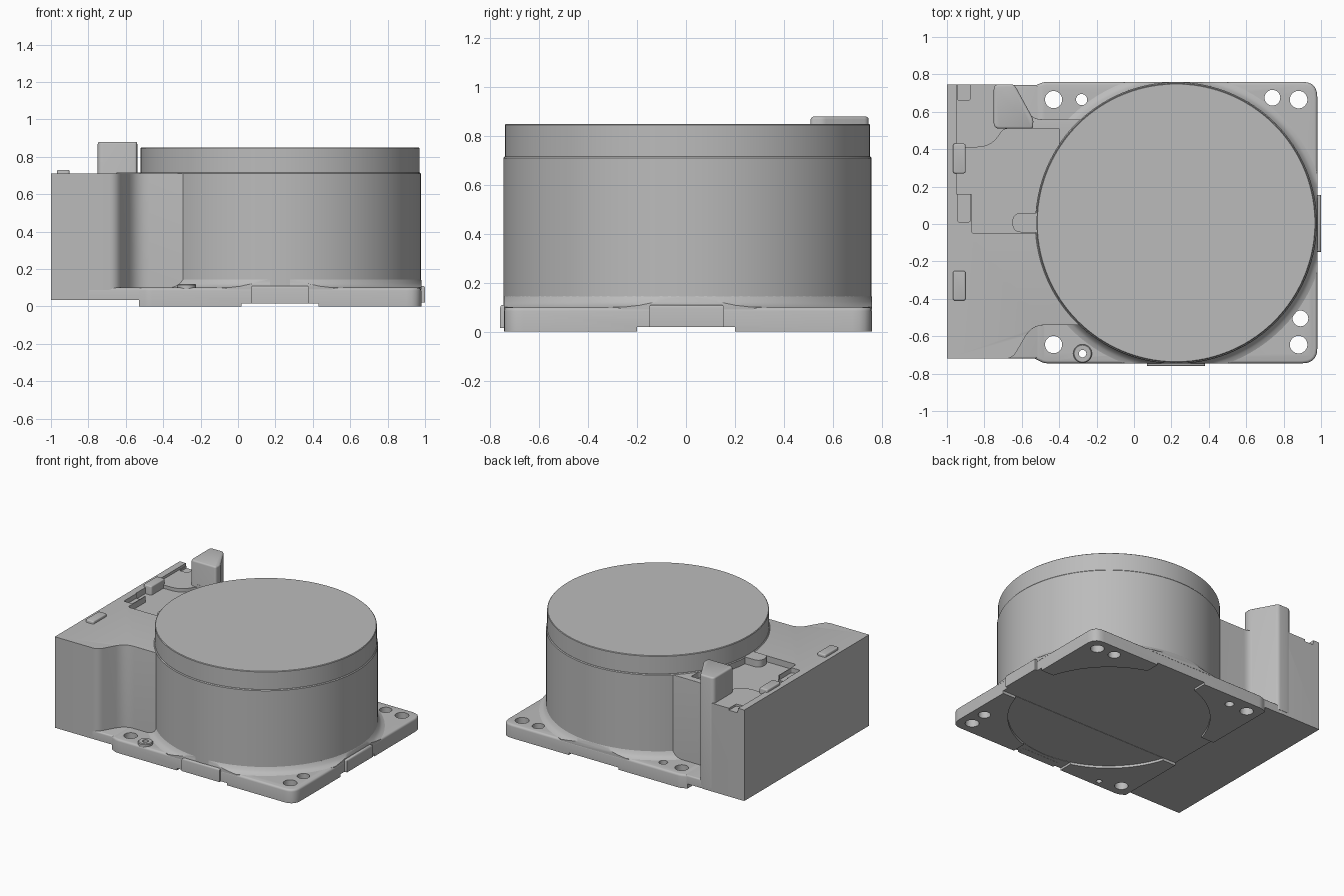
import bpy, bmesh, math
from mathutils import Vector

old = bpy.data.objects.get("Cube")
if old:
    bpy.data.objects.remove(old, do_unlink=True)

grey = bpy.data.materials.new("plain grey")
grey.use_nodes = True
grey.diffuse_color = (0.5, 0.5, 0.5, 1)
grey.node_tree.nodes["Principled BSDF"].inputs["Base Color"].default_value = (0.5, 0.5, 0.5, 1)

CX, CY = 0.225, 0.006  # drum axis


def finish(name, bm):
    bmesh.ops.recalc_face_normals(bm, faces=bm.faces)
    mesh = bpy.data.meshes.new(name)
    bm.to_mesh(mesh)
    bm.free()
    mesh.materials.append(grey)
    mesh.shade_smooth()
    mesh.set_sharp_from_angle(angle=math.radians(32))
    obj = bpy.data.objects.new(name, mesh)
    bpy.context.scene.collection.objects.link(obj)
    return obj


def rounded(corners, steps=5):
    """Replace each (x, y, trim) corner by a short smooth curve."""
    out = []
    for i, (x, y, t) in enumerate(corners):
        p = Vector((x, y))
        if t == 0:
            out.append(p)
            continue
        a = p + (Vector(corners[i - 1][:2]) - p).normalized() * t
        b = p + (Vector(corners[(i + 1) % len(corners)][:2]) - p).normalized() * t
        for k in range(steps + 1):
            u = k / steps
            out.append(a * (1 - u) ** 2 + p * 2 * u * (1 - u) + b * u * u)
    return out


def prism(name, corners, z0, z1, bevel=0, pick=None, segments=3):
    """Extruded outline; top edges accepted by pick are rounded."""
    bm = bmesh.new()
    base = bm.faces.new([bm.verts.new((p.x, p.y, z0)) for p in rounded(corners)])
    ext = bmesh.ops.extrude_face_region(bm, geom=[base], use_keep_orig=True)
    top = [v for v in ext["geom"] if isinstance(v, bmesh.types.BMVert)]
    bmesh.ops.translate(bm, verts=top, vec=(0, 0, z1 - z0))
    if bevel:
        edges = [e for e in bm.edges if all(v.co.z > z1 - 1e-5 for v in e.verts)
                 and (pick is None or pick(e))]
        bmesh.ops.bevel(bm, geom=edges, offset=bevel, segments=segments,
                        profile=0.5, affect='EDGES', clamp_overlap=True)
    return finish(name, bm)


def block(name, x0, x1, y0, y1, z0, z1, r=0, bevel=0):
    return prism(name, [(x0, y0, r), (x1, y0, r), (x1, y1, r), (x0, y1, r)], z0, z1, bevel)


def lathe(name, profile, x=CX, y=CY, n=128):
    """Solid of revolution from (radius, z) points."""
    bm = bmesh.new()
    rings = [[bm.verts.new((x + r * math.cos(2 * math.pi * i / n),
                            y + r * math.sin(2 * math.pi * i / n), z)) for i in range(n)]
             for r, z in profile]
    for a, b in zip(rings, rings[1:]):
        for i in range(n):
            j = (i + 1) % n
            bm.faces.new((a[i], a[j], b[j], b[i]))
    bm.faces.new(rings[0][::-1])
    bm.faces.new(rings[-1])
    return finish(name, bm)


def boolean(obj, cutter, operation='DIFFERENCE'):
    mod = obj.modifiers.new("cut", 'BOOLEAN')
    mod.operation, mod.solver, mod.object = operation, 'EXACT', cutter
    graph = bpy.context.evaluated_depsgraph_get()
    graph.update()
    mesh = bpy.data.meshes.new_from_object(obj.evaluated_get(graph))
    obj.modifiers.clear()
    obj.data = mesh
    mesh.shade_smooth()
    mesh.set_sharp_from_angle(angle=math.radians(32))
    bpy.data.objects.remove(cutter, do_unlink=True)


# Base plate with rounded corners
outline = [(-0.53, -0.72, 0), (-0.48, -0.745, 0.02), (0.98, -0.745, 0.08),
           (0.98, 0.76, 0.08), (-0.48, 0.76, 0.02), (-0.53, 0.74, 0)]
plate = prism("base_plate", outline, 0, 0.1, 0.015)

# Underside recess: disc and crossing channels
boolean(plate, lathe("disc_cutter", [(0.68, -0.1), (0.68, 0.018)]))
boolean(plate, block("channel_x_cutter", -1.2, 1.2, -0.2, 0.2, -0.1, 0.02))
boolean(plate, block("channel_y_cutter", 0.02, 0.43, -1, 1, -0.1, 0.016))

# Mounting holes, and a ringed boss with its own small hole
holes = [(-0.43, 0.665, 0.046), (-0.28, 0.665, 0.03), (0.74, 0.675, 0.042),
         (0.88, 0.665, 0.047), (0.89, -0.505, 0.042), (0.88, -0.645, 0.047),
         (-0.43, -0.645, 0.046), (-0.275, -0.693, 0.02)]
for hx, hy, hr in holes:
    boolean(plate, lathe("hole_cutter", [(hr, -0.1), (hr, 0.3)], hx, hy, 32))
boss = lathe("screw_boss", [(0.05, 0.09), (0.05, 0.115), (0.045, 0.12)], -0.275, -0.693, 32)
boolean(boss, lathe("hole_cutter", [(0.02, -0.1), (0.02, 0.3)], -0.275, -0.693, 32))

# Thinner flange beneath the side housing
prism("housing_flange", [(-0.8, -0.72, 0), (-0.5, -0.72, 0), (-0.5, 0.742, 0),
                         (-0.8, 0.742, 0)], 0.035, 0.1, 0.012)

# Drum, lid and base fillet trimmed to the plate
lathe("drum_body", [(0.753, 0.05), (0.753, 0.71), (0.748, 0.716)], n=160)
lathe("drum_lid", [(0.746, 0.7), (0.746, 0.846), (0.742, 0.85)], n=160)
fillet = lathe("drum_base_fillet", [(0.8, 0.09), (0.8, 0.1), (0.78, 0.108),
                                    (0.765, 0.122), (0.753, 0.145)])
boolean(fillet, prism("trim", outline, 0.05, 0.3), 'INTERSECT')

# Locating pads on the front and left edges
block("front_pad", 0.07, 0.38, -0.76, -0.7, 0.015, 0.11, 0, 0.012)
block("side_pad", 0.93, 1.0, -0.15, 0.155, 0.02, 0.11, 0, 0.012)

# Side housing whose neck narrows into the drum
housing = prism("side_housing",
                [(-1, -0.72, 0), (-0.65, -0.72, 0.04), (-0.545, -0.54, 0.07), (0, -0.54, 0),
                 (0, 0.56, 0), (-0.545, 0.56, 0.05), (-0.64, 0.745, 0.03), (-1, 0.745, 0)],
                0.035, 0.71, 0.06,
                lambda e: -0.6 < (e.verts[0].co.x + e.verts[1].co.x) / 2 < -0.01, 5)

# Stepped pocket in the housing top
boolean(housing, prism("pocket_cutter",
                       [(-0.95, 0.16, 0), (-0.87, 0.16, 0), (-0.87, -0.05, 0.02),
                        (-0.4, -0.05, 0), (-0.4, 0.51, 0), (-0.7, 0.51, 0.03),
                        (-0.76, 0.41, 0.08), (-0.95, 0.41, 0.02)], 0.665, 0.8))
boolean(housing, prism("corner_cutter",
                       [(-0.95, 0.405, 0), (-0.76, 0.405, 0), (-0.68, 0.52, 0),
                        (-0.68, 0.8, 0), (-0.95, 0.8, 0)], 0.69, 0.8))
for y0, y1 in ((0.01, 0.165), (0.66, 0.8)):
    boolean(housing, block("notch_cutter", -0.945, -0.875, y0, y1, 0.675, 0.8, 0.015))

# Raised keys, round-ended tab and corner post
for name, y0, y1 in (("rear_key", 0.27, 0.43), ("front_key", -0.41, -0.25)):
    block(name, -0.968, -0.9, y0, y1, 0.65, 0.73, 0.015, 0.008)
prism("drum_tab", [(-0.65, -0.045, 0.05), (-0.45, -0.045, 0), (-0.45, 0.06, 0),
                   (-0.65, 0.06, 0.05)], 0.6, 0.716)
prism("corner_post", [(-0.75, 0.51, 0.03), (-0.54, 0.51, 0.015), (-0.538, 0.56, 0.015),
                      (-0.64, 0.747, 0.02), (-0.75, 0.747, 0.03)], 0.06, 0.88, 0.012)
